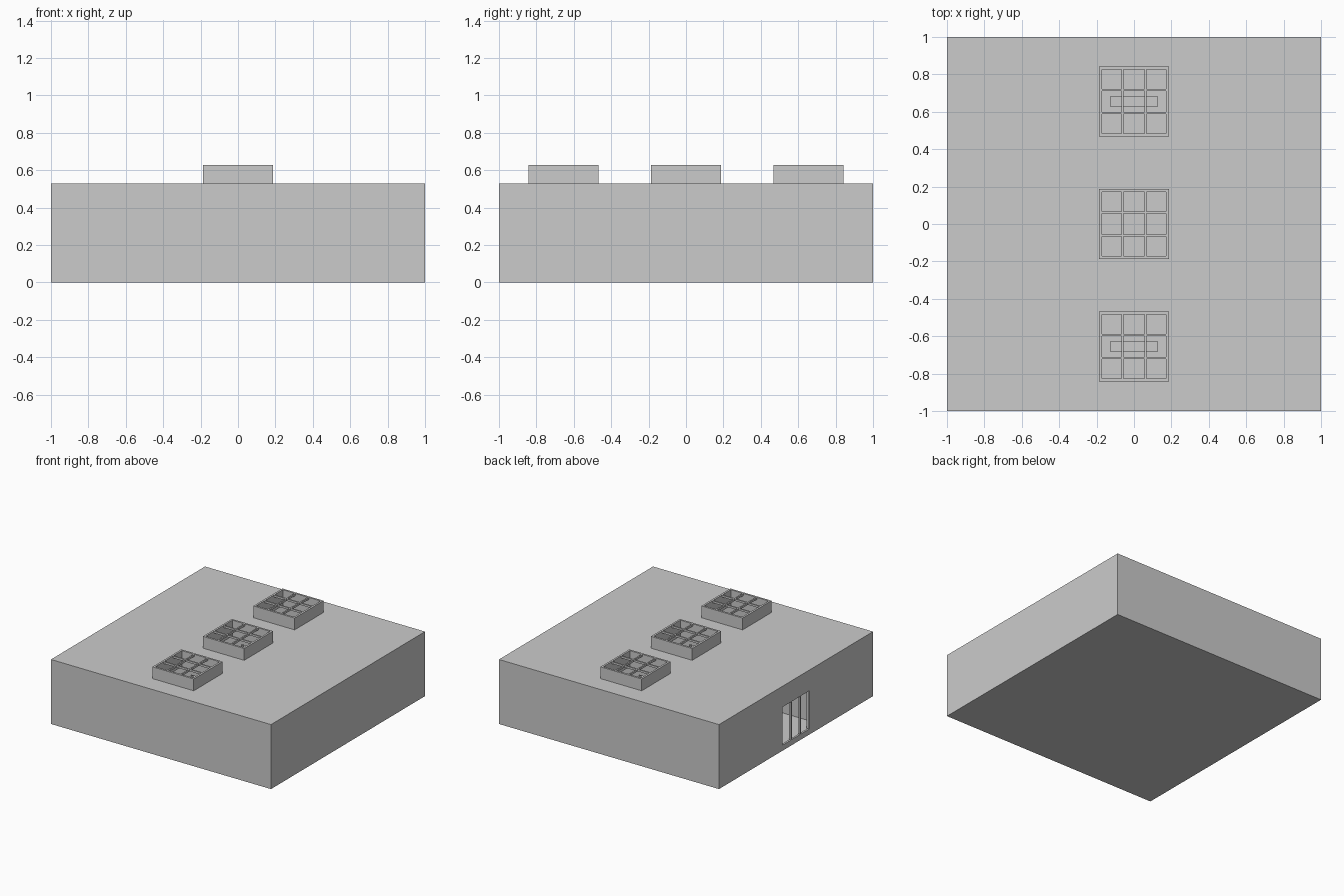
import bpy

if "Cube" in bpy.data.objects:
    bpy.data.objects.remove(bpy.data.objects["Cube"])

T = 0.035            # wall, floor and roof thickness
H = 0.53             # roof height
PITCH = 0.655        # spacing of rooms and roof lights
HALF = 0.1875        # half width of roof lights and entrance
RIM = 0.016          # frame thickness
BAR = 0.011          # glazing bar width
TOP = 0.627          # top of roof lights
DOOR_H = 0.37


def boxes(name, spans):
    """One object made of boxes, each given as (x0, x1, y0, y1, z0, z1)."""
    verts, faces = [], []
    for x0, x1, y0, y1, z0, z1 in spans:
        n = len(verts)
        verts += [(x, y, z) for z in (z0, z1)
                  for x, y in ((x0, y0), (x1, y0), (x1, y1), (x0, y1))]
        faces += [tuple(n + i for i in f) for f in (
            (3, 2, 1, 0), (4, 5, 6, 7), (0, 1, 5, 4),
            (1, 2, 6, 5), (2, 3, 7, 6), (3, 0, 4, 7))]
    mesh = bpy.data.meshes.new(name)
    mesh.from_pydata(verts, [], faces)
    ob = bpy.data.objects.new(name, mesh)
    bpy.context.collection.objects.link(ob)
    return ob


def cut(target, span):
    """Subtract a box from the target and discard the cutter."""
    cutter = boxes("cutter", [span])
    cutter.hide_render = True
    mod = target.modifiers.new("cut", 'BOOLEAN')
    mod.operation, mod.solver, mod.object = 'DIFFERENCE', 'EXACT', cutter
    bpy.context.view_layer.objects.active = target
    bpy.ops.object.modifier_apply(modifier=mod.name)
    bpy.data.objects.remove(cutter)


# Building shell: three rooms side by side under a flat roof
shell = boxes("building_shell", [(-1, 1, -1, 1, 0, H)])
room = (PITCH - T) / 2
inner = HALF - RIM
for i in (-1, 0, 1):
    y = i * PITCH
    cut(shell, (-1 + T, 1 - T, y - room, y + room, T, H - T))
    cut(shell, (-inner, inner, y - inner, y + inner, H - 2 * T, H + 0.1))

# Doorways through the partitions, and the entrance in the left wall
for s in (-1, 1):
    y = s * PITCH / 2
    cut(shell, (-HALF, HALF, y - T, y + T, T, DOOR_H))
cut(shell, (-1.1, -1 + 2 * T, -HALF, HALF, T, DOOR_H))

# Roof lights: raised curb with a three by three grid of bars
for i, label in ((-1, "front"), (0, "middle"), (1, "back")):
    y = i * PITCH
    parts = []
    for s in (-1, 1):
        a, b = sorted((s * inner, s * HALF))
        parts.append((a, b, y - HALF, y + HALF, H, TOP))
        parts.append((-inner, inner, y + a, y + b, H, TOP))
        c = s * 0.0605
        parts.append((c - BAR / 2, c + BAR / 2, y - inner, y + inner, TOP - 0.016, TOP))
        # cross bars, split between the long bars
        for x0, x1 in ((-inner, -0.066), (-0.055, 0.055), (0.066, inner)):
            parts.append((x0, x1, y + c - BAR / 2, y + c + BAR / 2, TOP - 0.016, TOP))
    boxes(label + "_roof_light", parts)

# Entrance frame with two upright bars
x0, x1 = -1, -1 + 0.016
parts = [(x0, x1, -HALF, HALF, T, T + BAR), (x0, x1, -HALF, HALF, DOOR_H - BAR, DOOR_H)]
for c in (-HALF + BAR / 2, -0.0605, 0.0605, HALF - BAR / 2):
    parts.append((x0, x1, c - BAR / 2, c + BAR / 2, T + BAR, DOOR_H - BAR))
boxes("entrance_frame", parts)

# Benches in the two outer rooms
for i, label in ((-1, "front"), (1, "back")):
    y = i * PITCH
    boxes(label + "_bench", [(-0.125, 0.125, y - 0.03, y + 0.03, T, 0.09)])
